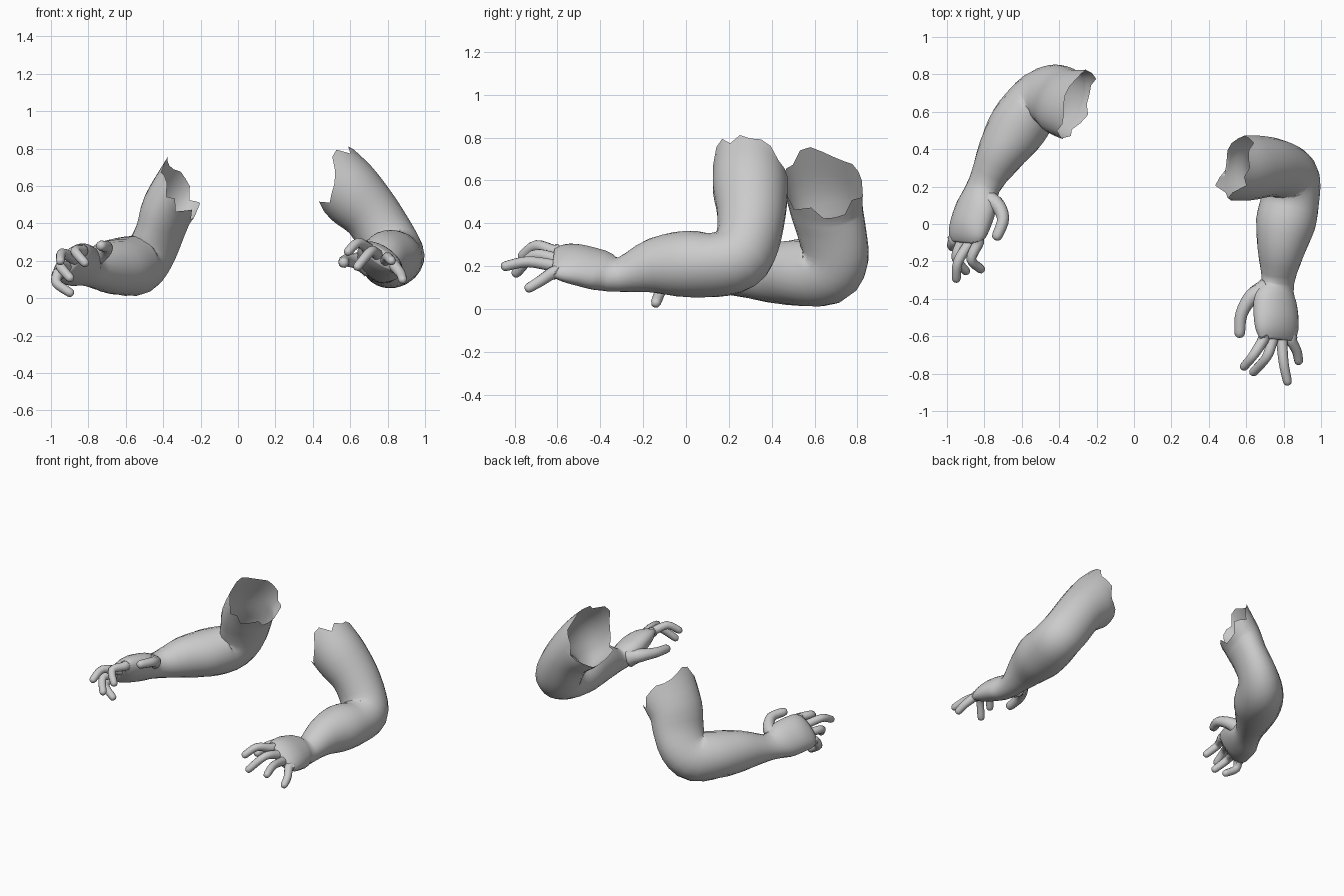
import bpy, bmesh, math, random
from mathutils import Vector

random.seed(4)
if "Cube" in bpy.data.objects:
    bpy.data.objects.remove(bpy.data.objects["Cube"], do_unlink=True)

grey = bpy.data.materials.new("plain grey")
grey.use_nodes = True
grey.diffuse_color = (0.6, 0.6, 0.6, 1)
grey.node_tree.nodes["Principled BSDF"].inputs["Base Color"].default_value = (0.6, 0.6, 0.6, 1)


def spline(rows, steps):
    """Smooth curve through rows of any width."""
    rows = [Vector(r) for r in rows]
    out = []
    for i in range(len(rows) - 1):
        a, b = rows[max(i - 1, 0)], rows[i]
        c, d = rows[i + 1], rows[min(i + 2, len(rows) - 1)]
        for s in range(steps):
            t = s / steps
            out.append(b + (c - a) * (t / 2)
                       + (a * 2 - b * 5 + c * 4 - d) * (t * t / 2)
                       + (b * 3 - a - c * 3 + d) * (t ** 3 / 2))
    return out + [rows[-1]]


def sweep(name, rows, sides, side_at, open_start=False, shear=None, steps=3):
    """Skin elliptical rings; each row is x, y, z, side radius, other radius."""
    rings = spline(rows, steps)
    n = len(rings)
    bm = bmesh.new()
    loops = []
    for i, r in enumerate(rings):
        centre = Vector(r[:3])
        tangent = Vector(rings[min(i + 1, n - 1)][:3]) - Vector(rings[max(i - 1, 0)][:3])
        tangent.normalize()
        side = side_at(i / (n - 1))
        side = (side - tangent * side.dot(tangent)).normalized()
        other = tangent.cross(side)
        loop = []
        for k in range(sides):
            a = math.tau * k / sides
            rel = side * (math.cos(a) * r[3]) + other * (math.sin(a) * r[4])
            if shear and i < 2 * steps:
                rel += tangent * rel.dot(shear) * (1 - i / (2 * steps))
            # torn edge at the open end
            if open_start and i == 0:
                rel -= tangent * random.choice((-0.02, 0, 0.02, 0.05))
            loop.append(bm.verts.new(centre + rel))
        loops.append(loop)
    for lo, hi in zip(loops, loops[1:]):
        for k in range(sides):
            j = (k + 1) % sides
            bm.faces.new((lo[k], lo[j], hi[j], hi[k]))
    bm.faces.new(loops[-1])
    if not open_start:
        bm.faces.new(list(reversed(loops[0])))
    mesh = bpy.data.meshes.new(name)
    bm.to_mesh(mesh)
    bm.free()
    mesh.materials.append(grey)
    ob = bpy.data.objects.new(name, mesh)
    bpy.context.collection.objects.link(ob)
    for p in mesh.polygons:
        p.use_smooth = True


def digit(name, points, radius, flare):
    """Tapered finger with a flared root and a rounded tip."""
    path = spline(points, 4)
    end = (path[-1] - path[-2]).normalized()
    rows = []
    for i, p in enumerate(path):
        t = i / (len(path) - 1)
        r = radius * (1.1 - 0.25 * t + flare * (1 - t) ** 3)
        rows.append((*p, r, r))
    for along, size in ((0.5, 0.72), (0.75, 0.45), (0.85, 0.1)):
        r = radius * size
        rows.append((*(path[-1] + end * radius * along), r, r))
    across = Vector((0.8, 0.1, -0.6))
    sweep(name, rows, 10, lambda t: across, steps=1)


def arm(label, rows, bend_axis, palm_axis, shear, fingers, thumb):
    bend, palm = Vector(bend_axis).normalized(), Vector(palm_axis).normalized()

    def side_at(t):
        f = min(max((t - 0.4) / 0.3, 0), 1)
        return bend.lerp(palm, f)

    sweep(label + "_arm", rows, 22, side_at, True, Vector(shear))
    knuckle = Vector(rows[-1][:3])
    back = (Vector(rows[-2][:3]) - knuckle) * 0.4
    names = ("index", "middle", "ring", "little")
    for i, (name, (mid, tip)) in enumerate(zip(names, fingers)):
        base = knuckle + palm * (i - 1.5) * 0.06
        digit(f"{label}_{name}_finger", (base + back, base, mid, tip), 0.028, 0.2)
    digit(label + "_thumb", thumb, 0.034, 0.9)


# Left arm: shoulder end to knuckles
arm("left", [
    (0.55, 0.30, 0.615, 0.18, 0.175),
    (0.62, 0.30, 0.55, 0.175, 0.175),
    (0.72, 0.305, 0.44, 0.155, 0.16),
    (0.80, 0.285, 0.31, 0.155, 0.15),
    (0.84, 0.235, 0.235, 0.155, 0.155),
    (0.835, 0.13, 0.205, 0.16, 0.145),
    (0.81, 0, 0.21, 0.16, 0.155),
    (0.785, -0.15, 0.2, 0.125, 0.13),
    (0.77, -0.31, 0.16, 0.09, 0.078),
    (0.755, -0.40, 0.18, 0.125, 0.08),
    (0.76, -0.50, 0.205, 0.135, 0.075),
    (0.765, -0.57, 0.215, 0.13, 0.06),
    (0.765, -0.62, 0.22, 0.11, 0.035)],
    (0.78, 0, 0.62), (0.83, 0, -0.56), (-0.3, 0.3, -0.25),
    [((0.64, -0.70, 0.295), (0.59, -0.76, 0.25)),
     ((0.71, -0.71, 0.25), (0.64, -0.79, 0.17)),
     ((0.80, -0.74, 0.22), (0.82, -0.84, 0.20)),
     ((0.87, -0.68, 0.13), (0.88, -0.73, 0.10))],
    [(0.70, -0.36, 0.18), (0.63, -0.39, 0.2), (0.575, -0.48, 0.2), (0.565, -0.58, 0.19)])

# Right arm: reaching outward, hand rolled thumb up
arm("right", [
    (-0.32, 0.64, 0.57, 0.13, 0.2),
    (-0.38, 0.655, 0.47, 0.125, 0.185),
    (-0.415, 0.68, 0.36, 0.115, 0.175),
    (-0.465, 0.695, 0.25, 0.125, 0.165),
    (-0.53, 0.65, 0.18, 0.145, 0.165),
    (-0.62, 0.52, 0.17, 0.16, 0.155),
    (-0.71, 0.38, 0.165, 0.13, 0.135),
    (-0.80, 0.21, 0.15, 0.09, 0.085),
    (-0.84, 0.10, 0.17, 0.125, 0.085),
    (-0.875, 0, 0.185, 0.13, 0.08),
    (-0.895, -0.06, 0.19, 0.125, 0.06),
    (-0.90, -0.10, 0.19, 0.105, 0.035)],
    (-0.77, 0.45, 0.32), (-0.7, 0.1, -0.7), (0.45, -0.2, -0.45),
    [((-0.87, -0.19, 0.25), (-0.82, -0.24, 0.19)),
     ((-0.94, -0.20, 0.24), (-0.95, -0.29, 0.20)),
     ((-0.95, -0.18, 0.17), (-0.90, -0.25, 0.11)),
     ((-0.97, -0.12, 0.08), (-0.90, -0.14, 0.03))],
    [(-0.82, 0.13, 0.19), (-0.74, 0.11, 0.23), (-0.70, 0.03, 0.27), (-0.73, -0.06, 0.28)])
